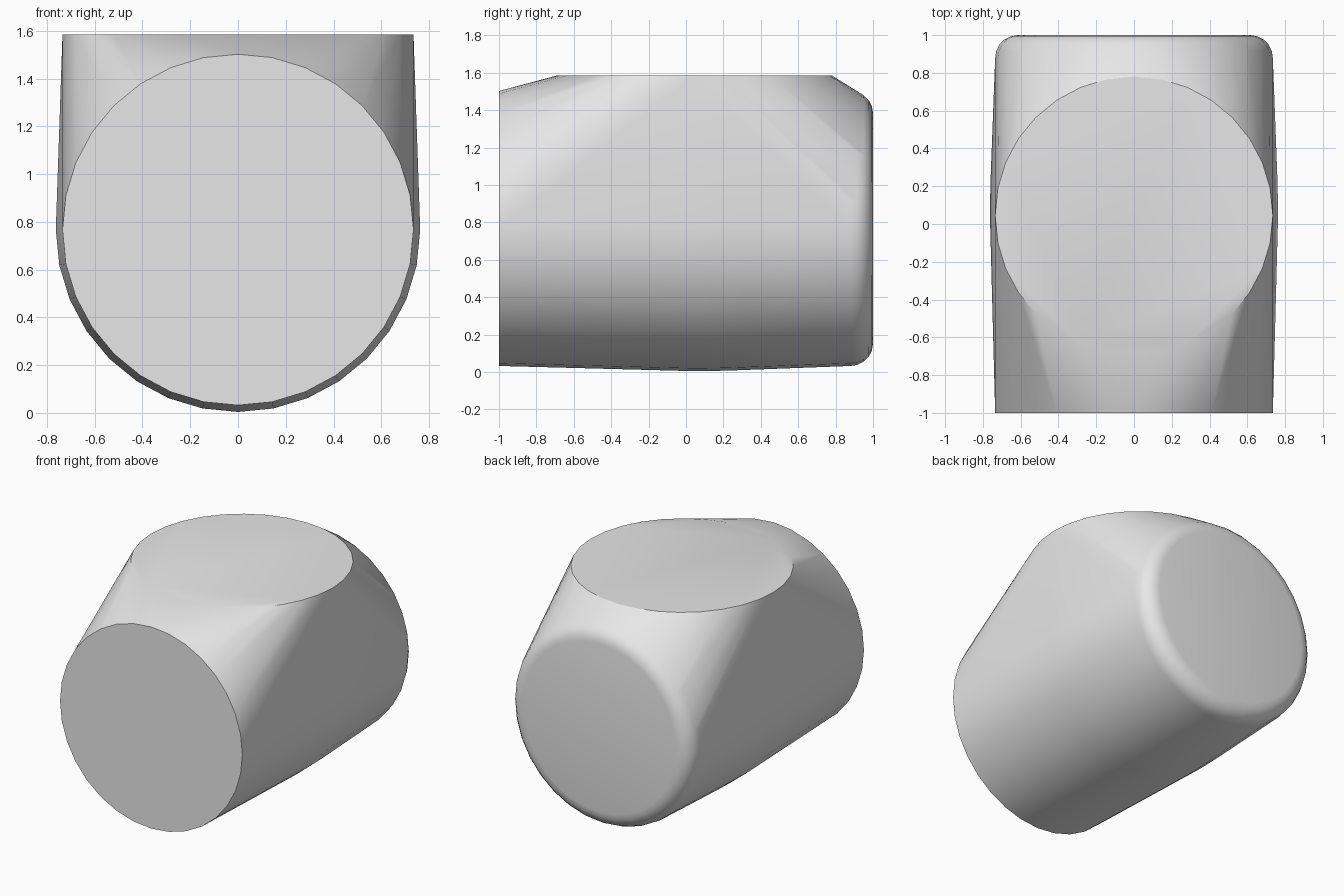
import bpy, bmesh
from math import sin, cos, pi, radians

cube = bpy.data.objects.get("Cube")
if cube:
    bpy.data.objects.remove(cube, do_unlink=True)

SIDES = 32
AXIS_Z = 0.767
RADIUS = 0.735
BEVEL = 0.12

grey = bpy.data.materials.new("plain_grey")
grey.use_nodes = True
colour = (0.8, 0.8, 0.8, 1)
grey.diffuse_color = colour
grey.node_tree.nodes["Principled BSDF"].inputs["Base Color"].default_value = colour

bm = bmesh.new()


def upright_ring(y, r):
    """Ring around the front-to-back axis."""
    for i in range(SIDES):
        a = 2 * pi * i / SIDES
        bm.verts.new((r * sin(a), y, AXIS_Z + r * cos(a)))


# Front opening and slightly swollen middle
upright_ring(-1, RADIUS)
upright_ring(0.05, 0.763)
upright_ring(0.22, 0.76)

# Rounded back end
STEPS = 5
for i in range(STEPS + 1):
    a = pi / 2 * i / STEPS
    upright_ring(1 - BEVEL + BEVEL * sin(a), RADIUS - BEVEL + BEVEL * cos(a))

# Flat round top
for i in range(SIDES):
    a = 2 * pi * i / SIDES
    bm.verts.new((RADIUS * sin(a), 0.045 + RADIUS * cos(a), 1.585))

# Stretch one skin over all the rings
hull = bmesh.ops.convex_hull(bm, input=bm.verts[:])
unused = {g for g in hull["geom_interior"] + hull["geom_unused"]
          if isinstance(g, bmesh.types.BMVert)}
bmesh.ops.delete(bm, geom=list(unused), context="VERTS")
bmesh.ops.dissolve_limit(bm, angle_limit=radians(0.1),
                         verts=bm.verts[:], edges=bm.edges[:])
bmesh.ops.recalc_face_normals(bm, faces=bm.faces[:])

mesh = bpy.data.meshes.new("junction_body")
bm.to_mesh(mesh)
bm.free()
mesh.materials.append(grey)
body = bpy.data.objects.new("junction_body", mesh)
bpy.context.collection.objects.link(body)

bpy.ops.object.select_all(action="DESELECT")
body.select_set(True)
bpy.context.view_layer.objects.active = body
bpy.ops.object.shade_smooth_by_angle(angle=radians(30))
